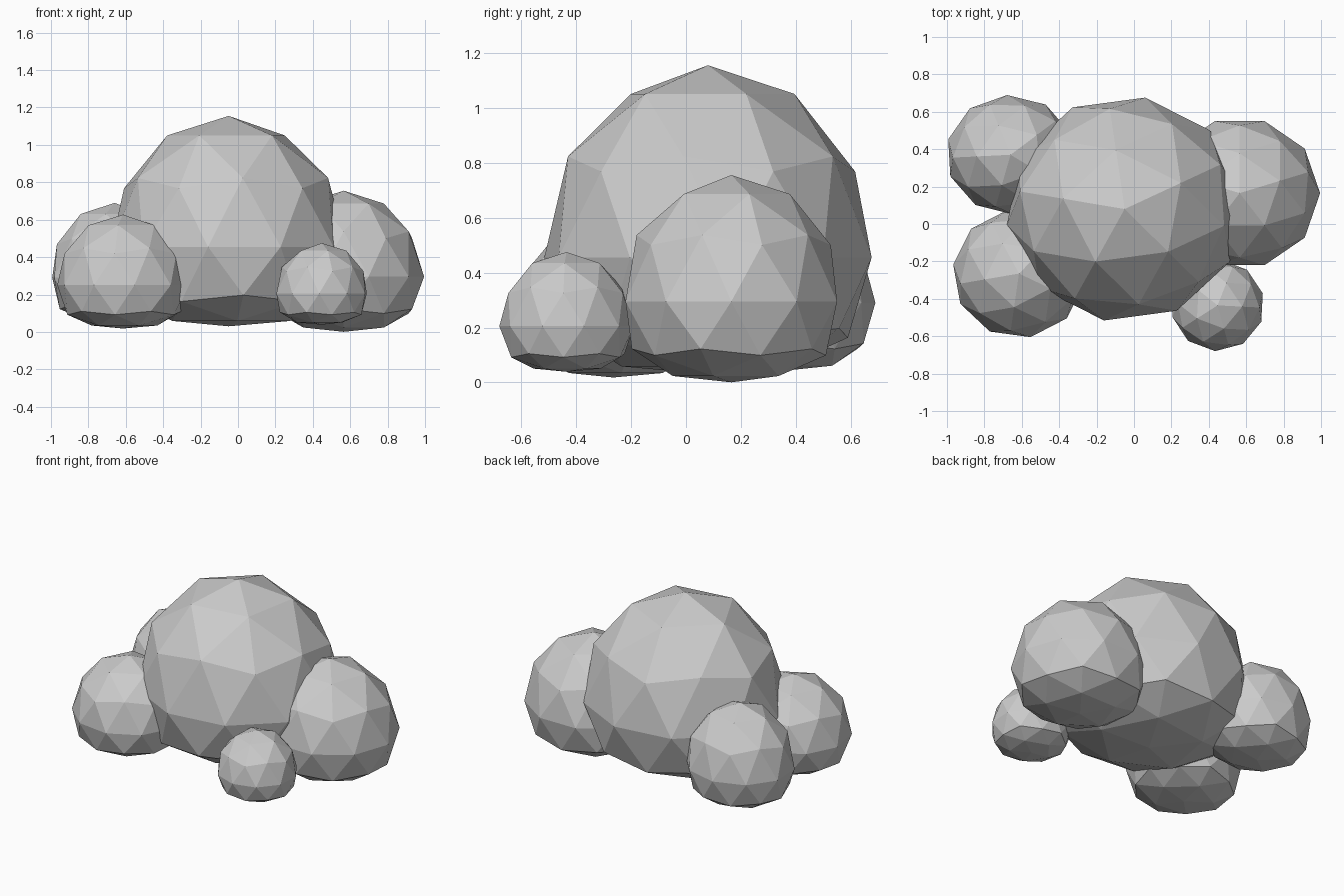
import bpy
import bmesh
from math import radians
from mathutils import Matrix

if "Cube" in bpy.data.objects:
    bpy.data.objects.remove(bpy.data.objects["Cube"])

# Single matte grey for the whole cluster
grey = bpy.data.materials.new("light_grey")
grey.use_nodes = True
colour = (0.6, 0.6, 0.6, 1)
grey.diffuse_color = colour
grey.node_tree.nodes["Principled BSDF"].inputs["Base Color"].default_value = colour


def puff(name, centre, radii, turn, squash=0.385):
    """Faceted ball whose underside is progressively flattened."""
    bm = bmesh.new()
    bmesh.ops.create_icosphere(bm, subdivisions=2, radius=1)
    for v in bm.verts:
        if v.co.z < 0:
            v.co.z *= 1 + squash * v.co.z
    bmesh.ops.rotate(bm, verts=bm.verts, matrix=Matrix.Rotation(radians(turn), 3, "Z"))
    bmesh.ops.scale(bm, verts=bm.verts, vec=radii)
    bmesh.ops.translate(bm, verts=bm.verts, vec=centre)
    mesh = bpy.data.meshes.new(name)
    bm.to_mesh(mesh)
    bm.free()
    mesh.materials.append(grey)
    bpy.context.collection.objects.link(bpy.data.objects.new(name, mesh))


# Large middle ball, then the smaller ones around it
puff("main_puff", (-0.05, 0.08, 0.455), (0.635, 0.605, 0.70), 26, 0.393)
puff("left_puff", (0.565, 0.165, 0.295), (0.43, 0.405, 0.46), 18, 0.36)
puff("front_right_puff", (-0.615, -0.265, 0.25), (0.355, 0.345, 0.377), 46)
puff("front_left_puff", (0.447, -0.435, 0.205), (0.25, 0.245, 0.27), 69)
puff("back_right_puff", (-0.66, 0.37, 0.29), (0.345, 0.32, 0.40), 39)
